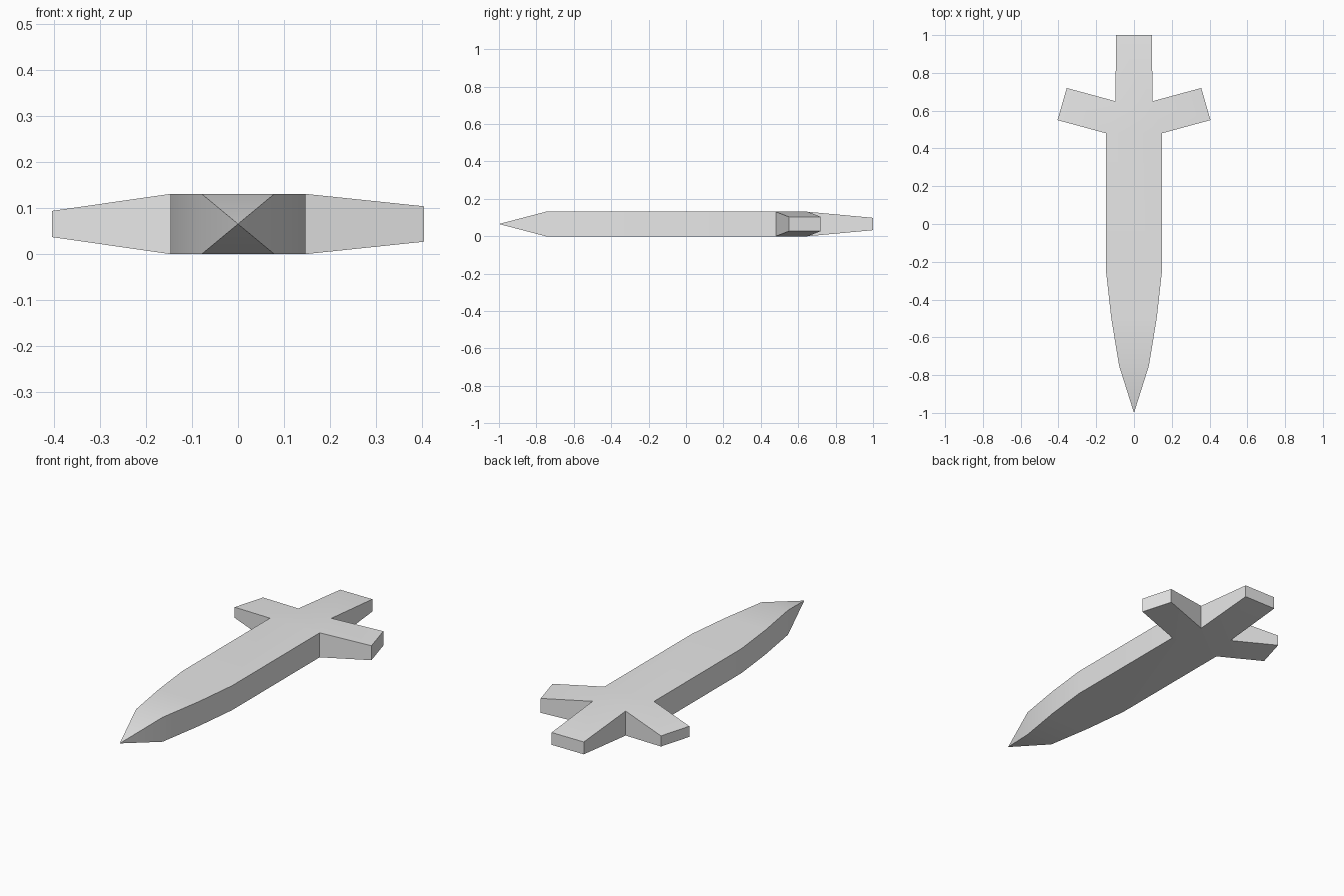
import bpy
import bmesh
from mathutils import Vector

cube = bpy.data.objects.get("Cube")
if cube:
    bpy.data.objects.remove(cube, do_unlink=True)

MID = 0.0655  # height of the centre plane

steel = bpy.data.materials.new("plain grey")
steel.use_nodes = True
grey = (0.8, 0.8, 0.8, 1)
steel.diffuse_color = grey
steel.node_tree.nodes["Principled BSDF"].inputs["Base Color"].default_value = grey

# Blade and grip stations: y, half width, half height
stations = [
    (-1.0, 0, 0), (-0.75, 0.079, MID), (-0.5, 0.12, MID), (-0.26, 0.147, MID),
    (0.48, 0.147, MID), (0.65, 0.098, MID), (1.0, 0.095, 0.033),
]
GUARD_Y = (0.48, 0.65)

bm = bmesh.new()
rings = []
for y, w, h in stations:
    corners = [(-w, -h), (w, -h), (w, h), (-w, h)]
    rings.append([bm.verts.new((x, y, MID + z)) for x, z in corners])

# Loft the body from tip to grip end
for a, b in zip(rings, rings[1:]):
    for i in range(4):
        j = (i + 1) % 4
        bm.faces.new((a[i], a[j], b[j], b[i]))
bm.faces.new(rings[-1])
bmesh.ops.remove_doubles(bm, verts=bm.verts, dist=0.0001)

# Cross guard arms, pulled out of the sides and tapered
for side, end_half in ((1, 0.0385), (-1, 0.0285)):
    root = [f for f in bm.faces
            if GUARD_Y[0] < f.calc_center_median().y < GUARD_Y[1]
            and all(v.co.x * side > 0.01 for v in f.verts)]
    tip = bmesh.ops.extrude_discrete_faces(bm, faces=root)["faces"]
    for v in tip[0].verts:
        v.co += Vector((0.258 * side, 0.07, 0))
        v.co.z = MID + (v.co.z - MID) * end_half / MID

bmesh.ops.recalc_face_normals(bm, faces=bm.faces)
mesh = bpy.data.meshes.new("dagger")
bm.to_mesh(mesh)
bm.free()
mesh.materials.append(steel)
dagger = bpy.data.objects.new("dagger", mesh)
bpy.context.collection.objects.link(dagger)

# Soft shading over the shallow bends, crisp edges elsewhere
bpy.context.view_layer.objects.active = dagger
dagger.select_set(True)
bpy.ops.object.shade_smooth_by_angle()
